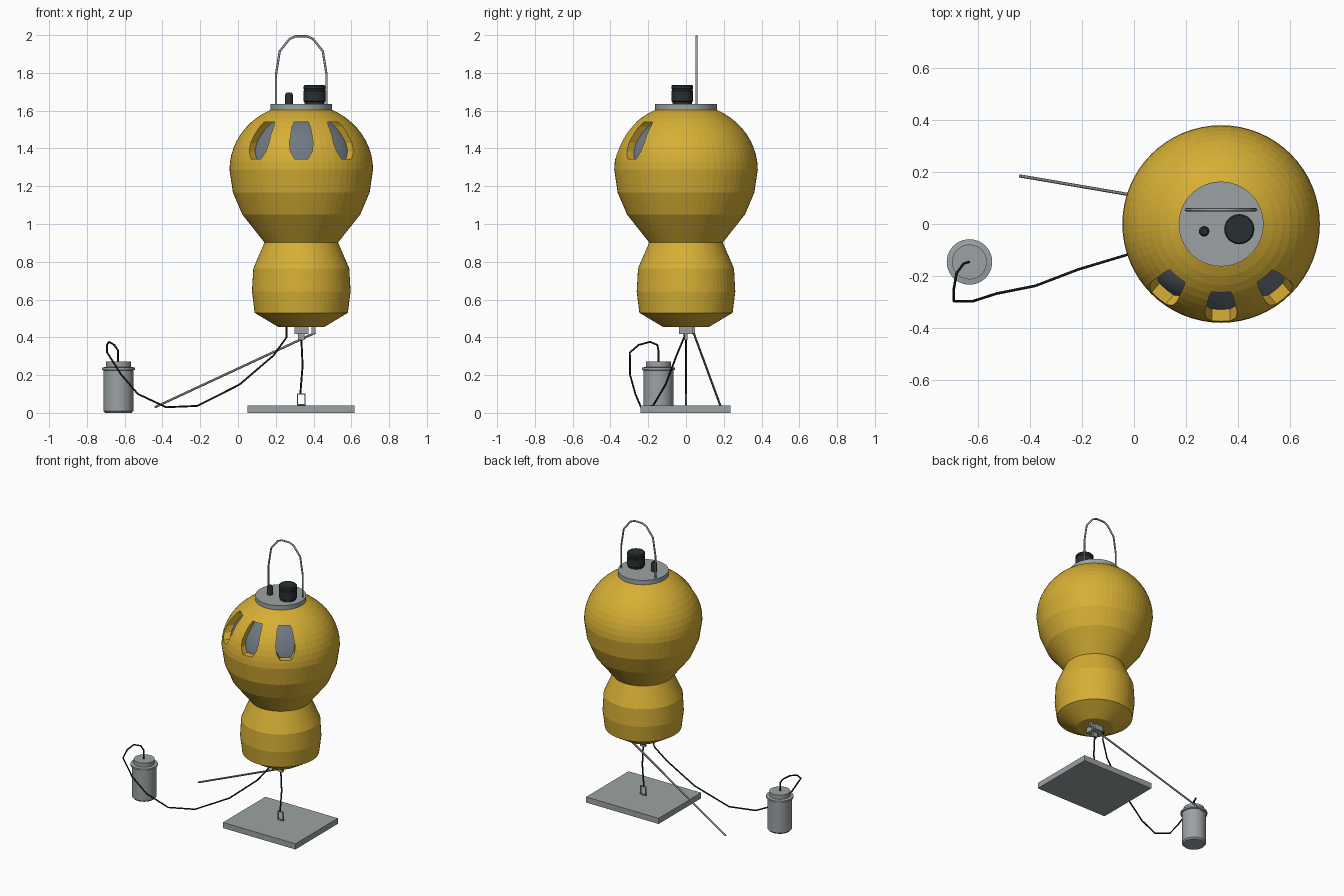
import bpy, bmesh
from math import cos, sin, pi, radians
from mathutils import Matrix, Vector

if "Cube" in bpy.data.objects:
    bpy.data.objects.remove(bpy.data.objects["Cube"])

CX = 0.335  # axis of the float


def material(name, r, g, b):
    m = bpy.data.materials.new(name)
    m.use_nodes = True
    m.diffuse_color = (r, g, b, 1)
    m.node_tree.nodes["Principled BSDF"].inputs["Base Color"].default_value = (r, g, b, 1)
    return m


YELLOW = material("yellow paint", 0.68, 0.43, 0.035)
GREY = material("grey metal", 0.33, 0.36, 0.37)
ROD = material("dark steel", 0.2, 0.21, 0.21)
GLASS = material("blue grey glass", 0.16, 0.19, 0.22)
BLACK = material("black rubber", 0.022, 0.03, 0.03)
CABLE = material("black cable", 0.01, 0.012, 0.012)


def finish(name, bm, mat):
    bmesh.ops.recalc_face_normals(bm, faces=bm.faces)
    me = bpy.data.meshes.new(name)
    bm.to_mesh(me)
    bm.free()
    ob = bpy.data.objects.new(name, me)
    bpy.context.collection.objects.link(ob)
    if mat:
        me.materials.append(mat)
    return ob


def smooth(ob):
    bpy.ops.object.select_all(action="DESELECT")
    ob.select_set(True)
    bpy.context.view_layer.objects.active = ob
    bpy.ops.object.shade_smooth_by_angle(angle=radians(35))


def lathe(name, profile, mat, x=CX, y=0.0, segments=64):
    """Turn (radius, z) points, closed on the axis at both ends."""
    bm = bmesh.new()
    pts = [(0, profile[0][1])] + profile + [(0, profile[-1][1])]
    vs = [bm.verts.new((r, 0, z)) for r, z in pts]
    es = [bm.edges.new(p) for p in zip(vs, vs[1:])]
    bmesh.ops.spin(bm, geom=vs + es, cent=(0, 0, 0), axis=(0, 0, 1),
                   angle=2 * pi, steps=segments)
    bmesh.ops.remove_doubles(bm, verts=bm.verts, dist=1e-5)
    bmesh.ops.translate(bm, verts=bm.verts, vec=(x, y, 0))
    return finish(name, bm, mat)


def box(name, lo, hi, mat):
    bm = bmesh.new()
    lo, hi = Vector(lo), Vector(hi)
    bmesh.ops.create_cube(bm, size=1, matrix=Matrix.Translation((lo + hi) / 2)
                          @ Matrix.Diagonal((*(hi - lo), 1)))
    return finish(name, bm, mat)


def tube(name, points, radius, mat, cyclic=False):
    cu = bpy.data.curves.new(name, "CURVE")
    cu.dimensions = "3D"
    cu.bevel_depth = radius
    cu.bevel_resolution = 2
    cu.use_fill_caps = True
    sp = cu.splines.new("POLY")
    sp.points.add(len(points) - 1)
    for p, co in zip(sp.points, points):
        p.co = (*co, 1)
    sp.use_cyclic_u = cyclic
    cu.materials.append(mat)
    ob = bpy.data.objects.new(name, cu)
    bpy.context.collection.objects.link(ob)
    return ob


def window_prism(angle):
    """Octagonal prism running outwards from the float axis."""
    half = [(0.035, 1.345), (0.058, 1.385), (0.063, 1.43), (0.048, 1.515), (0.037, 1.54)]
    outline = half + [(-u, z) for u, z in reversed(half)]
    bm = bmesh.new()
    face = bm.faces.new([bm.verts.new((u, -0.18, z)) for u, z in outline])
    out = bmesh.ops.extrude_face_region(bm, geom=[face])["geom"]
    bmesh.ops.translate(bm, vec=(0, -0.27, 0),
                        verts=[v for v in out if isinstance(v, bmesh.types.BMVert)])
    bm.transform(Matrix.Translation((CX, 0, 0)) @ Matrix.Rotation(angle, 4, "Z"))
    return finish("window_cutter", bm, None)


def boolean(ob, cutter, operation):
    bpy.context.view_layer.objects.active = ob
    mod = ob.modifiers.new("cut", "BOOLEAN")
    mod.operation = operation
    mod.solver = "EXACT"
    mod.object = cutter
    bpy.ops.object.modifier_apply(modifier=mod.name)


def dome(radius, height):
    """Upper half of an ellipsoid profile, from the equator to the deck."""
    return [(radius * cos(radians(a)), 1.288 + height * sin(radians(a)))
            for a in [i * 6.45 for i in range(11)]]


# Float body with three recessed windows
body = lathe("float_body", [(0.122, 0.455), (0.247, 0.53), (0.261, 0.643), (0.254, 0.765),
                            (0.195, 0.902), (0.312, 1.05), (0.362, 1.167)]
             + dome(0.38, 0.35), YELLOW)
for side, angle in (("right", -40), ("centre", 0), ("left", 40)):
    cutter = window_prism(radians(angle))
    boolean(body, cutter, "DIFFERENCE")
    pane = lathe(f"window_pane_{side}", [(0.335, 1.2)] + dome(0.335, 0.31), GLASS)
    boolean(pane, cutter, "INTERSECT")
    smooth(pane)
    bpy.data.objects.remove(cutter)

# Deck, caps and lifting handle
smooth(lathe("top_deck", [(0.163, 1.604), (0.163, 1.635)], GREY))
smooth(lathe("large_cap", [(0.052, 1.63), (0.052, 1.645), (0.058, 1.65), (0.058, 1.705),
                           (0.055, 1.708), (0.055, 1.714), (0.058, 1.717), (0.058, 1.73),
                           (0.053, 1.736)], BLACK, 0.405, -0.02, 32))
smooth(lathe("small_cap", [(0.02, 1.63), (0.02, 1.685), (0.013, 1.697)],
             BLACK, 0.27, -0.028, 20))
half = [(0.134, 1.63), (0.134, 1.79), (0.114, 1.915), (0.062, 1.98), (0.03, 1.994)]
tube("lifting_handle", [(CX - u, 0.055, z) for u, z in half]
     + [(CX + u, 0.055, z) for u, z in reversed(half)], 0.006, GREY)

# Underside fittings
box("bottom_block", (0.3, -0.038, 0.418), (0.372, 0.045, 0.458), GREY)
box("mooring_lug", (0.317, -0.008, 0.385), (0.353, 0.008, 0.42), GREY)
box("arm_bracket", (0.39, 0.032, 0.42), (0.41, 0.048, 0.47), GREY)
tube("side_arm", [(0.41, 0.04, 0.425), (-0.44, 0.185, 0.03)], 0.006, ROD)

# Anchor plate, shackle and mooring line
box("anchor_plate", (0.05, -0.24, 0), (0.618, 0.235, 0.04), GREY)
tube("anchor_shackle", [(CX + u, 0, z) for u, z in
                        ((-0.02, 0.043), (0.02, 0.043), (0.02, 0.1), (-0.02, 0.1))],
     0.005, GREY, True)
tube("mooring_line", [(0.33, 0, 0.1), (0.342, 0, 0.25), (0.335, 0, 0.4)], 0.005, CABLE)

# Sensor canister and its cable
smooth(lathe("sensor_canister", [(0.07, 0), (0.079, 0.01), (0.079, 0.225), (0.0875, 0.228),
                                 (0.0875, 0.24), (0.067, 0.243), (0.067, 0.272)],
             GREY, -0.633, -0.146, 40))
tube("sensor_cable", [(-0.635, -0.146, 0.265), (-0.635, -0.146, 0.33), (-0.655, -0.152, 0.36),
                      (-0.683, -0.19, 0.376), (-0.693, -0.25, 0.36), (-0.693, -0.297, 0.32),
                      (-0.62, -0.297, 0.205), (-0.53, -0.268, 0.1), (-0.38, -0.238, 0.03),
                      (-0.215, -0.175, 0.037), (0.008, -0.108, 0.15), (0.188, -0.05, 0.304),
                      (0.257, -0.01, 0.4), (0.257, 0, 0.475)], 0.005, CABLE)
